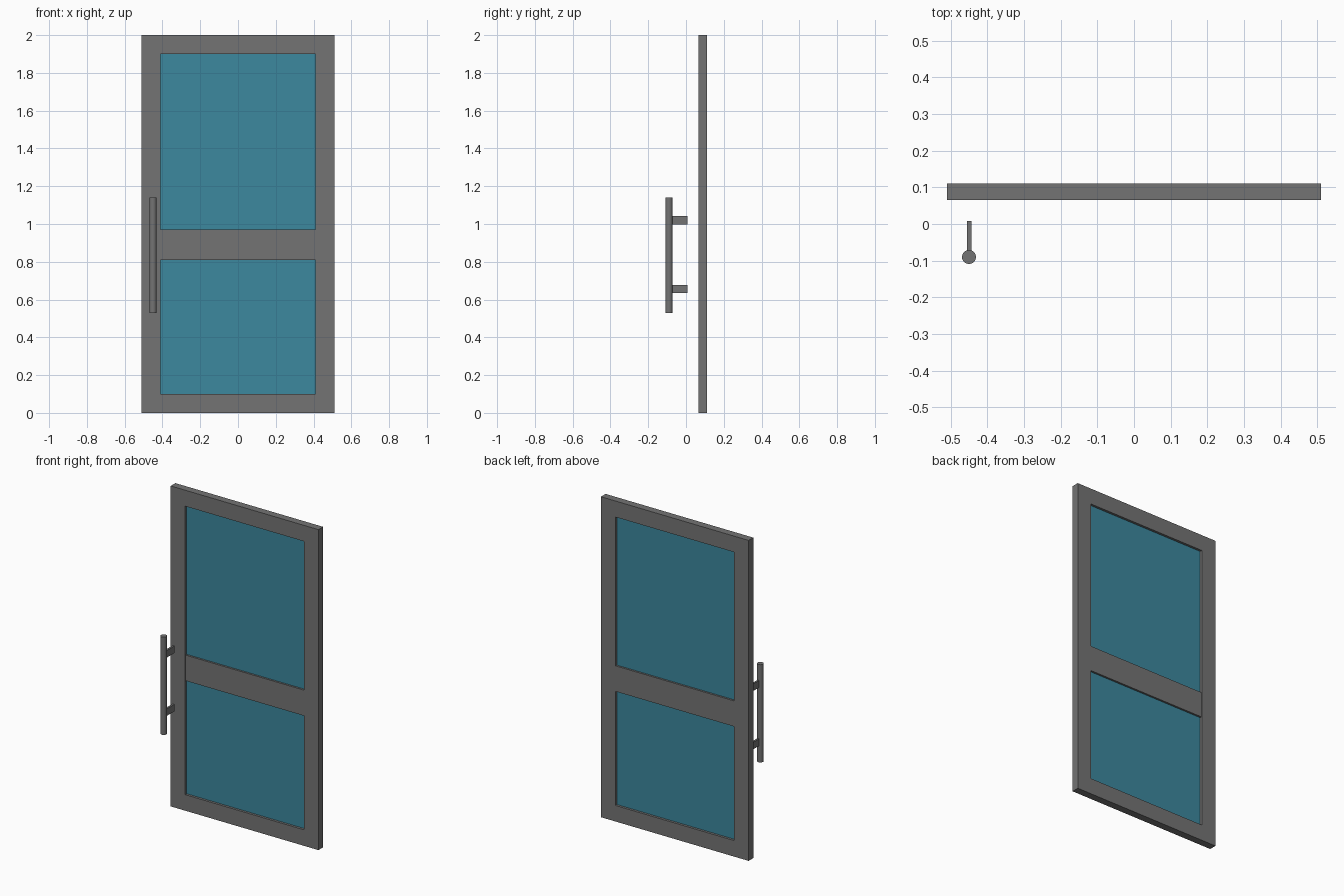
import bpy
import bmesh
from mathutils import Vector

cube = bpy.data.objects.get("Cube")
if cube:
    bpy.data.objects.remove(cube, do_unlink=True)


def make_material(name, rgb):
    mat = bpy.data.materials.new(name)
    mat.use_nodes = True
    color = (*rgb, 1.0)
    mat.diffuse_color = color
    mat.node_tree.nodes["Principled BSDF"].inputs["Base Color"].default_value = color
    return mat


grey = make_material("grey metal", (0.174, 0.174, 0.174))
blue = make_material("blue glass", (0.045, 0.246, 0.342))


def add_object(name, bm, mat):
    bmesh.ops.recalc_face_normals(bm, faces=bm.faces)
    mesh = bpy.data.meshes.new(name)
    bm.to_mesh(mesh)
    bm.free()
    mesh.materials.append(mat)
    obj = bpy.data.objects.new(name, mesh)
    bpy.context.collection.objects.link(obj)
    return obj


def box(name, low, high, mat):
    low, high = Vector(low), Vector(high)
    bm = bmesh.new()
    bmesh.ops.create_cube(bm, size=1)
    bmesh.ops.scale(bm, vec=high - low, verts=bm.verts)
    bmesh.ops.translate(bm, vec=(low + high) / 2, verts=bm.verts)
    return add_object(name, bm, mat)


HALF_WIDTH, HEIGHT, BORDER = 0.51, 2.0, 0.10
FRONT, BACK = 0.065, 0.111
INNER = HALF_WIDTH - BORDER
RAIL_LOW, RAIL_HIGH = 0.81, 0.97

# Outer frame: a rectangular ring closed from four corner sections
bm = bmesh.new()
sections = []
for sx, top in ((-1, 0), (1, 0), (1, 1), (-1, 1)):
    outer_z = HEIGHT if top else 0
    inner_z = HEIGHT - BORDER if top else BORDER
    sections.append([bm.verts.new(co) for co in (
        (sx * HALF_WIDTH, FRONT, outer_z), (sx * HALF_WIDTH, BACK, outer_z),
        (sx * INNER, BACK, inner_z), (sx * INNER, FRONT, inner_z))])
for i in range(4):
    a, b = sections[i], sections[(i + 1) % 4]
    for j in range(4):
        k = (j + 1) % 4
        bm.faces.new((a[j], a[k], b[k], b[j]))
add_object("door_frame", bm, grey)

# Middle rail, set back slightly from the frame
box("middle_rail", (-INNER, FRONT + 0.003, RAIL_LOW), (INNER, BACK - 0.003, RAIL_HIGH), grey)

# Recessed glass panes
for name, low, high in (("lower_pane", BORDER, RAIL_LOW),
                        ("upper_pane", RAIL_HIGH, HEIGHT - BORDER)):
    box(name, (-INNER, FRONT + 0.015, low), (INNER, BACK - 0.015, high), blue)

# Round upright pull handle
HANDLE_X, HANDLE_Y = -0.45, -0.09
bm = bmesh.new()
bmesh.ops.create_cone(bm, cap_ends=True, segments=32, radius1=0.019, radius2=0.019, depth=0.61)
bmesh.ops.translate(bm, vec=(HANDLE_X, HANDLE_Y, 0.835), verts=bm.verts)
handle = add_object("handle_bar", bm, grey)
bpy.context.view_layer.objects.active = handle
handle.select_set(True)
bpy.ops.object.shade_smooth_by_angle()
handle.select_set(False)

# Flat brackets behind the handle
for name, z in (("lower_handle_bracket", 0.656), ("upper_handle_bracket", 1.02)):
    box(name, (HANDLE_X - 0.005, HANDLE_Y + 0.01, z - 0.022),
        (HANDLE_X + 0.007, 0.008, z + 0.022), grey)
